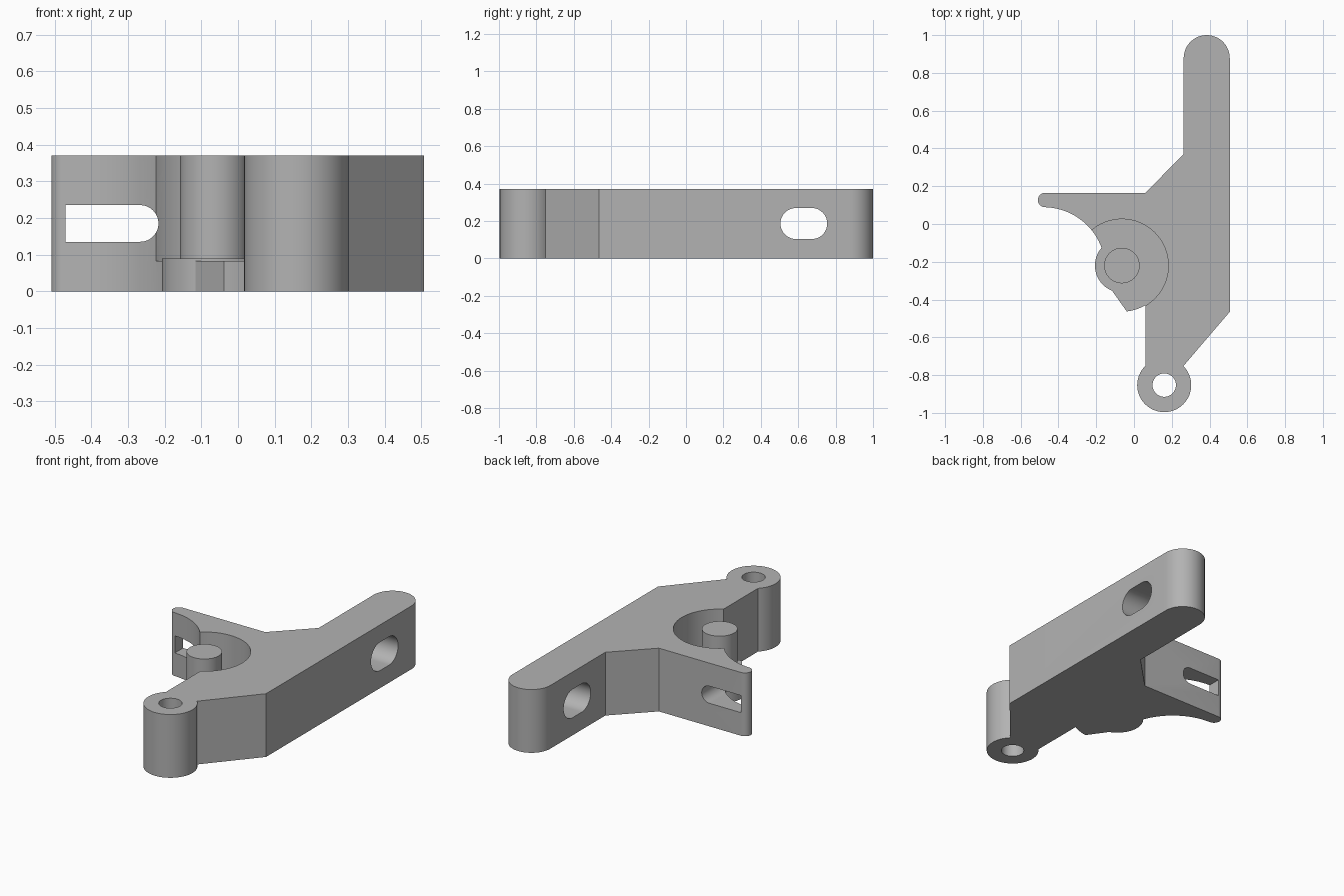
import bpy, bmesh
from math import sin, cos, radians

if "Cube" in bpy.data.objects:
    bpy.data.objects.remove(bpy.data.objects["Cube"], do_unlink=True)

H = 0.37            # plate thickness
FLOOR = 0.083       # pocket floor height
PIVOT = (-0.064, -0.22)
LUG = (0.16, -0.853)

grey = bpy.data.materials.new("plain grey")
grey.use_nodes = True
grey.diffuse_color = (0.45, 0.45, 0.45, 1)
grey.node_tree.nodes["Principled BSDF"].inputs["Base Color"].default_value = grey.diffuse_color


def arc(centre, r, start, end, n=24):
    angles = [radians(start + (end - start) * i / n) for i in range(n + 1)]
    return [(centre[0] + r * cos(a), centre[1] + r * sin(a)) for a in angles]


def prism(name, outline, low, high, axis="z"):
    """Extrude a 2D outline along an axis."""
    place = {"x": lambda u, v, w: (w, u, v),
             "y": lambda u, v, w: (u, w, v),
             "z": lambda u, v, w: (u, v, w)}[axis]
    bm = bmesh.new()
    face = bm.faces.new([bm.verts.new(place(u, v, low)) for u, v in outline])
    top = bmesh.ops.extrude_face_region(bm, geom=[face])["geom"]
    bmesh.ops.translate(bm, vec=place(0, 0, high - low),
                        verts=[g for g in top if isinstance(g, bmesh.types.BMVert)])
    bmesh.ops.recalc_face_normals(bm, faces=bm.faces)
    mesh = bpy.data.meshes.new(name)
    bm.to_mesh(mesh)
    bm.free()
    mesh.materials.append(grey)
    obj = bpy.data.objects.new(name, mesh)
    bpy.context.collection.objects.link(obj)
    return obj


def disc(name, centre, r, low, high):
    return prism(name, arc(centre, r, 0, 360, 64)[:-1], low, high)


def combine(target, tool, operation):
    mod = target.modifiers.new(tool.name, "BOOLEAN")
    mod.operation, mod.solver, mod.object = operation, "EXACT", tool
    bpy.context.view_layer.objects.active = target
    bpy.ops.object.modifier_apply(modifier=mod.name)
    bpy.data.objects.remove(tool, do_unlink=True)


# Lever plate: long arm, finger with concave underside, pocket rim, lug neck
outline = [(0.507, -0.465)]
outline += arc((0.385, 0.878), 0.122, 0, 180)
outline += [(0.263, 0.37), (0.06, 0.165)]
outline += arc((-0.471, 0.127), 0.038, 90, 270, 16)
outline += arc((-0.48, -0.24), 0.329, 88, -10)
outline += arc(PIVOT, 0.244, -84, -59.5, 8)
outline += [(0.06, -0.77), (0.246, -0.77)]
body = prism("lever_body", outline, 0, H)

# Round pocket, pivot boss and hinge lug
combine(body, disc("pocket", PIVOT, 0.246, FLOOR, H + 0.1), "DIFFERENCE")
combine(body, disc("boss", PIVOT, 0.143, 0, 0.09), "UNION")
combine(body, disc("lug", LUG, 0.143, 0, H), "UNION")
combine(body, disc("lug_hole", LUG, 0.062, -0.1, H + 0.1), "DIFFERENCE")

# Rounded slot across the long arm
slot = arc((0.672, 0.186), 0.083, -90, 90) + arc((0.588, 0.186), 0.083, 90, 270)
combine(body, prism("arm_slot", slot, 0.1, 0.7, "x"), "DIFFERENCE")

# Slot through the finger, square at the tip and round at the root
slot = [(-0.471, 0.135)] + arc((-0.267, 0.185), 0.05, -90, 90) + [(-0.471, 0.235)]
combine(body, prism("finger_slot", slot, -0.1, 0.3, "y"), "DIFFERENCE")

# Pivot pin standing on the boss
pin = disc("pivot_pin", PIVOT, 0.094, 0.09, H)

bpy.ops.object.select_all(action="DESELECT")
for obj in (body, pin):
    obj.select_set(True)
bpy.context.view_layer.objects.active = body
bpy.ops.object.shade_smooth_by_angle(angle=radians(30))
